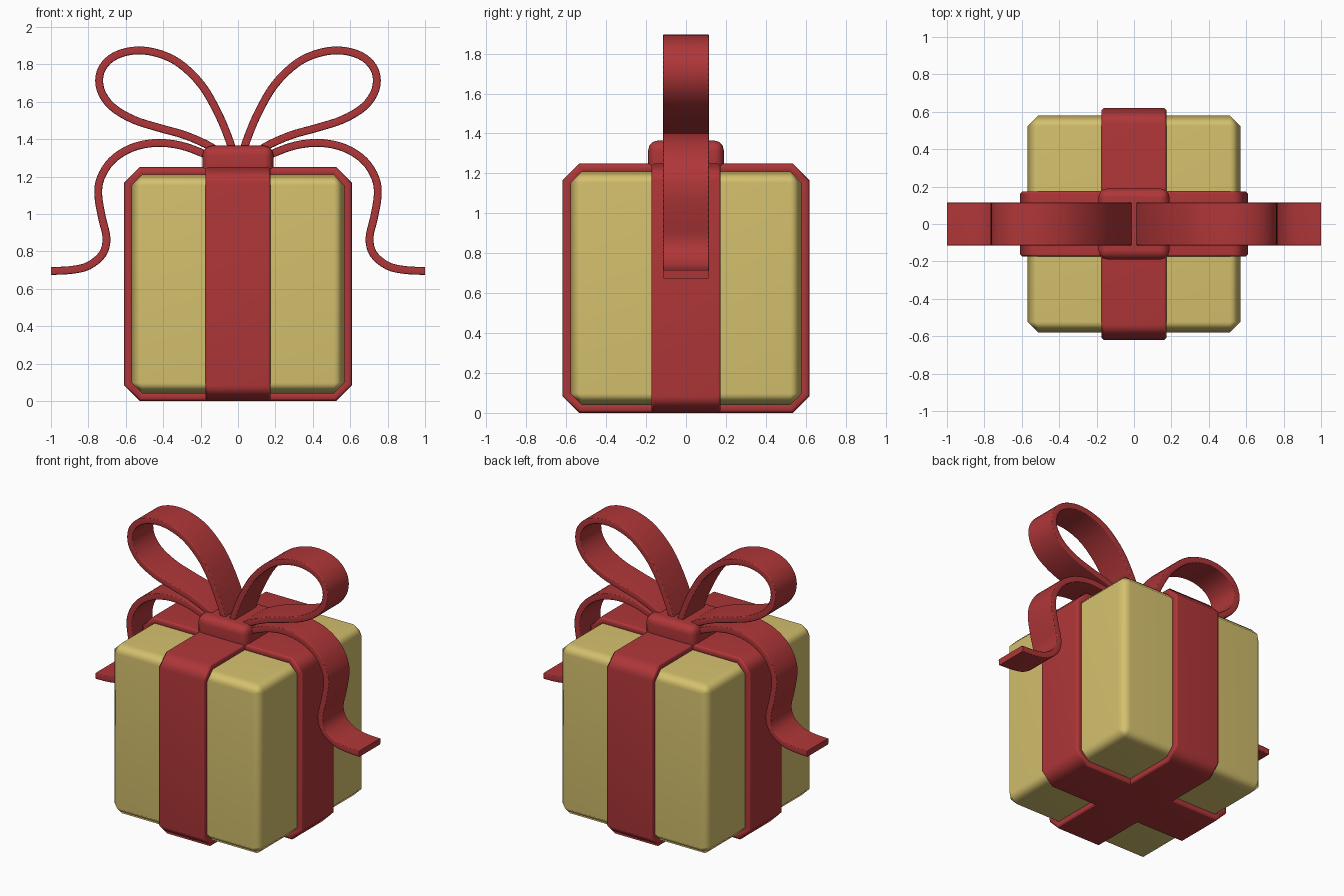
import bpy, bmesh, math
from mathutils import Vector

if "Cube" in bpy.data.objects:
    bpy.data.objects.remove(bpy.data.objects["Cube"])


def material(name, rgb):
    m = bpy.data.materials.new(name)
    m.diffuse_color = (*rgb, 1)
    m.use_nodes = True
    m.node_tree.nodes["Principled BSDF"].inputs["Base Color"].default_value = m.diffuse_color
    return m


GOLD = material("gold paper", (0.66, 0.53, 0.155))
RED = material("red ribbon", (0.43, 0.037, 0.04))


def finish(bm, name, mat, angle=55):
    bmesh.ops.recalc_face_normals(bm, faces=bm.faces)
    me = bpy.data.meshes.new(name)
    bm.to_mesh(me)
    bm.free()
    me.materials.append(mat)
    ob = bpy.data.objects.new(name, me)
    bpy.context.collection.objects.link(ob)
    bpy.ops.object.select_all(action='DESELECT')
    ob.select_set(True)
    bpy.context.view_layer.objects.active = ob
    bpy.ops.object.shade_smooth_by_angle(angle=math.radians(angle))
    wn = ob.modifiers.new("weighted normals", 'WEIGHTED_NORMAL')
    wn.keep_sharp = True
    return ob


def block(name, size, z_mid, bevel, segments, mat):
    bm = bmesh.new()
    bmesh.ops.create_cube(bm, size=1)
    for v in bm.verts:
        v.co = Vector((v.co.x * size[0], v.co.y * size[1], v.co.z * size[2] + z_mid))
    bmesh.ops.bevel(bm, geom=bm.edges[:], offset=bevel, segments=segments,
                    profile=0.5, affect='EDGES')
    return finish(bm, name, mat)


def smooth_path(pts, steps=4):
    """Catmull-Rom curve through the points."""
    p = [Vector(q) for q in pts]
    p = [2 * p[0] - p[1]] + p + [2 * p[-1] - p[-2]]
    out = []
    for a, b, c, d in zip(p, p[1:], p[2:], p[3:]):
        for i in range(steps):
            t = i / steps
            out.append(0.5 * (2 * b + (c - a) * t + (2 * a - 5 * b + 4 * c - d) * t * t
                              + (3 * b - a - 3 * c + d) * t ** 3))
    return out + [p[-2]]


def ribbon(name, path, half_w, thick, bevel, cyclic=False, along_y=False):
    """Sweep a bevelled flat section along a path in a vertical plane."""
    path = [Vector(q) for q in path]
    n, h, b = len(path), thick / 2, bevel
    w = half_w
    section = [(w - b, -h), (w, b - h), (w, h - b), (w - b, h),
               (b - w, h), (-w, h - b), (-w, b - h), (b - w, -h)]
    bm = bmesh.new()
    rings = []
    for i, q in enumerate(path):
        prev = path[i - 1] if (cyclic or i > 0) else 2 * q - path[i + 1]
        nxt = path[(i + 1) % n] if (cyclic or i < n - 1) else 2 * q - prev
        d1, d2 = (q - prev).normalized(), (nxt - q).normalized()
        t = (d1 + d2).normalized()
        normal = Vector((-t.y, t.x)) / max(0.5, t.dot(d1))
        ring = []
        for v, o in section:
            c = q + normal * o
            ring.append(bm.verts.new((v, c.x, c.y) if along_y else (c.x, v, c.y)))
        rings.append(ring)
    for i in range(n if cyclic else n - 1):
        r0, r1 = rings[i], rings[(i + 1) % n]
        for k in range(8):
            j = (k + 1) % 8
            bm.faces.new((r0[k], r0[j], r1[j], r1[k]))
    if not cyclic:
        bm.faces.new(rings[0])
        bm.faces.new(rings[-1])
    return finish(bm, name, RED)


def band_path(half, z0, z1, c):
    return [(half, z0 + c), (half, z1 - c), (half - c, z1), (c - half, z1),
            (-half, z1 - c), (-half, z0 + c), (c - half, z0), (half - c, z0)]


# Wrapped box
block("gift_box", (1.14, 1.16, 1.17), 0.625, 0.057, 1, GOLD)

# Two bands round the box
T = 0.05
for name, half, along_y in (("band_sideways", 0.61, False), ("band_front_to_back", 0.62, True)):
    ribbon(name, band_path(half - T / 2, T / 2, 1.25 - T / 2, 0.07), 0.174, T, 0.012,
           cyclic=True, along_y=along_y)

# Knot
block("knot", (0.38, 0.38, 0.17), 1.28, 0.05, 3, RED)

# Bow loops and tails, mirrored left and right
LOOP = [(0.015, 1.29), (0.045, 1.39), (0.105, 1.535), (0.195, 1.69), (0.32, 1.81), (0.45, 1.865),
        (0.57, 1.872), (0.675, 1.835), (0.735, 1.76), (0.735, 1.665), (0.675, 1.575),
        (0.56, 1.505), (0.42, 1.46), (0.28, 1.42), (0.15, 1.362), (0.08, 1.31)]
TAIL = [(0.08, 1.27), (0.19, 1.325), (0.31, 1.367), (0.44, 1.38), (0.57, 1.353), (0.675, 1.285),
        (0.735, 1.19), (0.747, 1.10), (0.727, 0.98), (0.703, 0.87), (0.725, 0.785),
        (0.80, 0.723), (0.89, 0.701), (1.0, 0.695)]
for side, s in (("right", 1), ("left", -1)):
    for part, pts in (("bow_loop", LOOP), ("bow_tail", TAIL)):
        ribbon(f"{part}_{side}", smooth_path([(s * x, z) for x, z in pts]), 0.116, 0.042, 0.005)
